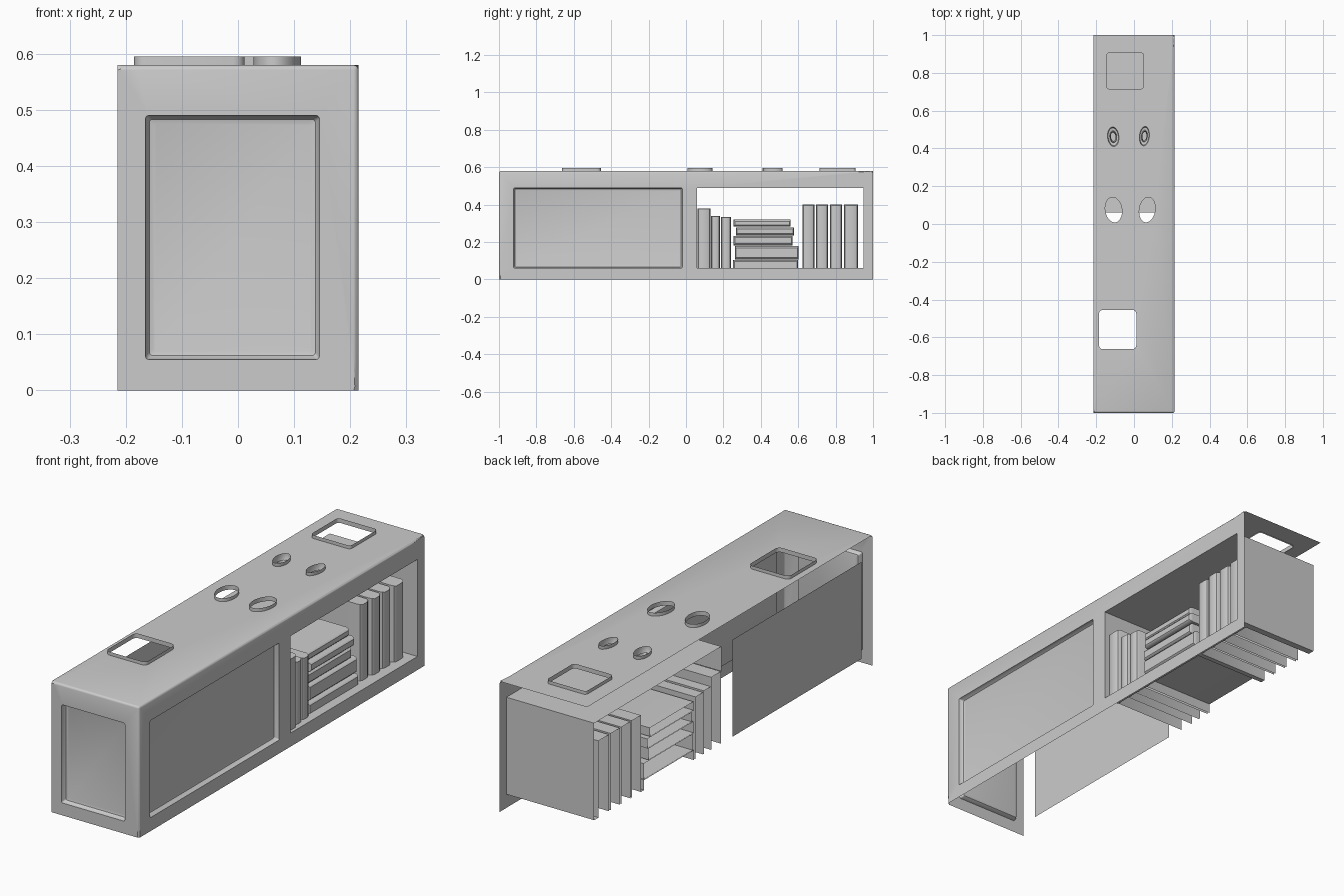
import bpy, bmesh, math
from mathutils import Vector

if "Cube" in bpy.data.objects:
    bpy.data.objects.remove(bpy.data.objects["Cube"])

X, Y, H = 0.215, 1.0, 0.58           # half width, half length, height
BACK = -0.215                        # where the open-backed linings end
Z0, Z1 = 0.06, 0.49                  # panel and opening heights


def finish(name, bm, angle=35):
    bmesh.ops.recalc_face_normals(bm, faces=bm.faces)
    me = bpy.data.meshes.new(name)
    for f in bm.faces:
        f.smooth = True
    bm.to_mesh(me)
    bm.free()
    me.set_sharp_from_angle(angle=math.radians(angle))
    ob = bpy.data.objects.new(name, me)
    bpy.context.collection.objects.link(ob)
    return ob


def rrect(u0, v0, u1, v1, r=0.0, n=4):
    if r == 0:
        return [(u0, v0), (u1, v0), (u1, v1), (u0, v1)]
    pts = []
    for i, (cu, cv) in enumerate([(u1 - r, v1 - r), (u0 + r, v1 - r), (u0 + r, v0 + r), (u1 - r, v0 + r)]):
        for k in range(n + 1):
            a = math.pi / 2 * (i + k / n)
            pts.append((cu + r * math.cos(a), cv + r * math.sin(a)))
    return pts


def oval(cu, cv, ru, rv, tilt=0.0, n=28):
    c, s = math.cos(tilt), math.sin(tilt)
    pts = []
    for i in range(n):
        a = 2 * math.pi * i / n
        u, v = ru * math.cos(a), rv * math.sin(a)
        pts.append((cu + c * u - s * v, cv + s * u + c * v))
    return pts


def on_top(z):
    return lambda p: Vector((p[0], p[1], z))


def on_front(y):
    return lambda p: Vector((p[0], y, p[1]))


def on_side(x):
    return lambda p: Vector((x, p[0], p[1]))


def plate(bm, loops, place, normal):
    """Flat sheet: first loop is the outline, the others are holes."""
    edges = []
    for loop in loops:
        vs = [bm.verts.new(place(p)) for p in loop]
        edges += [bm.edges.new((vs[i], vs[i - 1])) for i in range(len(vs))]
    bmesh.ops.triangle_fill(bm, edges=edges, use_beauty=True, normal=normal)


def loft(name, loops, cap=False, closed=True):
    """Skin through matching 3D loops, optionally closing the last one."""
    bm = bmesh.new()
    rings = [[bm.verts.new(p) for p in loop] for loop in loops]
    n = len(rings[0])
    for a, b in zip(rings, rings[1:]):
        for i in range(n if closed else n - 1):
            j = (i + 1) % n
            bm.faces.new((a[i], a[j], b[j], b[i]))
    if cap:
        bm.faces.new(rings[-1])
    return finish(name, bm)


# Outlines of the cut-outs
big_window = rrect(-0.185, -0.663, 0.012, -0.455, 0.02)
small_window = rrect(-0.145, 0.715, 0.05, 0.907, 0.015)
big_ovals = [oval(-0.108, 0.075, 0.044, 0.067, 0.15), oval(0.07, 0.075, 0.042, 0.067, -0.15)]
small_ovals = [(-0.11, 0.462, 0.03, 0.052, 0.1), (0.055, 0.465, 0.026, 0.052, -0.1)]
front_rect = (-0.165, 0.055, 0.145, 0.49)
side_rect = (-0.922, Z0, -0.02, Z1)
open_rect = (0.06, Z0, 0.95, Z1)

# Outer shell: top, front and right sheets joined by a rounded edge
bm = bmesh.new()
plate(bm, [rrect(-X, -Y, X, Y), big_window, small_window] + big_ovals
      + [oval(*o) for o in small_ovals], on_top(H), (0, 0, 1))
plate(bm, [rrect(-X, 0, X, H), rrect(*front_rect, 0.006)], on_front(-Y), (0, -1, 0))
plate(bm, [rrect(-Y, 0, Y, H), rrect(*side_rect, 0.006), rrect(*open_rect)], on_side(X), (1, 0, 0))
bmesh.ops.remove_doubles(bm, verts=bm.verts, dist=1e-5)
bmesh.ops.recalc_face_normals(bm, faces=bm.faces)
corner = [e for e in bm.edges if len(e.link_faces) == 2 and e.calc_face_angle(0) > 1]
bmesh.ops.bevel(bm, geom=corner, offset=0.009, segments=3, profile=0.5, affect='EDGES')
finish("cabinet_shell", bm)


# Recessed panels on the front and the right side
def recess(name, rect, plane, start, step):
    u0, v0, u1, v1 = rect
    loops = []
    for inset, depth in [(0, 0), (0.002, 0.012), (0.007, 0.02), (0.014, 0.022)]:
        q = rrect(u0 + inset, v0 + inset, u1 - inset, v1 - inset, 0.006)
        loops.append([plane(start + step * depth)(p) for p in q])
    loft(name, loops, cap=True)


recess("front_panel", front_rect, on_front, -Y, 1)
recess("side_panel", side_rect, on_side, X, -1)

# Flat panel on the open left side
loft("left_panel", [[on_side(BACK)(p) for p in rrect(*side_rect)]], cap=True)

# Thin raised rims around the cut-outs in the top
for name, loop in [("big_window_rim", big_window), ("small_window_rim", small_window),
                   ("oval_rim_left", big_ovals[0]), ("oval_rim_right", big_ovals[1])]:
    loft(name, [[on_top(z)(p) for p in loop] for z in (H - 0.005, H + 0.015)])

# Small oval cups with a narrow inner ring
for side, (cu, cv, ru, rv, t) in zip(("left", "right"), small_ovals):
    loft("small_cup_" + side, [[on_top(z)(p) for p in oval(cu, cv, ru * k, rv * k, t)]
         for k, z in [(1, H + 0.015), (1, H), (0.9, H - 0.012), (0.62, H - 0.014),
                      (0.55, H - 0.004), (0.42, H - 0.02)]])

# Compartment lining: ceiling, far wall, and the near wall above the books
y0, _, y1, _ = open_rect
profile = [(y0, 0.38), (y0, Z1), (y1, Z1), (y1, Z0), (0.92, Z0)]
loft("compartment_lining", [[on_side(x)(p) for p in profile] for x in (X, BACK)], closed=False)
# Front strip of the floor and lower near wall
strip = [(y0, 0.38), (y0, Z0), (0.92, Z0)]
loft("floor_lip", [[on_side(x)(p) for p in strip] for x in (X, 0.14)], closed=False)
# Narrow floor between the stack and the upright books
loft("floor_gap", [[on_side(x)(p) for p in [(0.6, Z0), (0.622, Z0)]] for x in (0.14, BACK)], closed=False)


# Books: rounded spine to the right, open at the back
def book(name, a, b, z0, z1, front, open_bottom, flat=False):
    loops = []
    for x, i in [(BACK, 0), (front - 0.016, 0), (front - 0.005, 0.005), (front, 0.015)]:
        iy, iz = (i * 0.4, i * 0.6) if flat else (i, i * 0.3)
        zb = z0 if open_bottom else z0 + iz
        q = [(a + iy, zb), (a + iy, z1 - iz), (b - iy, z1 - iz), (b - iy, zb)]
        loops.append([on_side(x)(p) for p in q])
    loft(name, loops, cap=True, closed=not open_bottom)


uprights = [(0.062, 0.130, 0.38, 0.200), (0.133, 0.182, 0.34, 0.190), (0.187, 0.240, 0.335, 0.185),
            (0.622, 0.686, 0.40, 0.165), (0.696, 0.760, 0.40, 0.172),
            (0.770, 0.834, 0.40, 0.170), (0.846, 0.920, 0.40, 0.174)]
for i, (a, b, top, front) in enumerate(uprights):
    book(f"upright_book_{i + 1}", a, b, Z0, top, front, True)

stack = [(0.252, 0.600, Z0, 0.104, 0.172), (0.262, 0.602, 0.108, 0.178, 0.165),
         (0.255, 0.570, 0.182, 0.232, 0.160), (0.268, 0.578, 0.236, 0.278, 0.168),
         (0.255, 0.560, 0.282, 0.320, 0.155)]
for i, (a, b, z0, z1, front) in enumerate(stack):
    book(f"stacked_book_{i + 1}", a, b, z0, z1, front, i == 0, flat=True)
